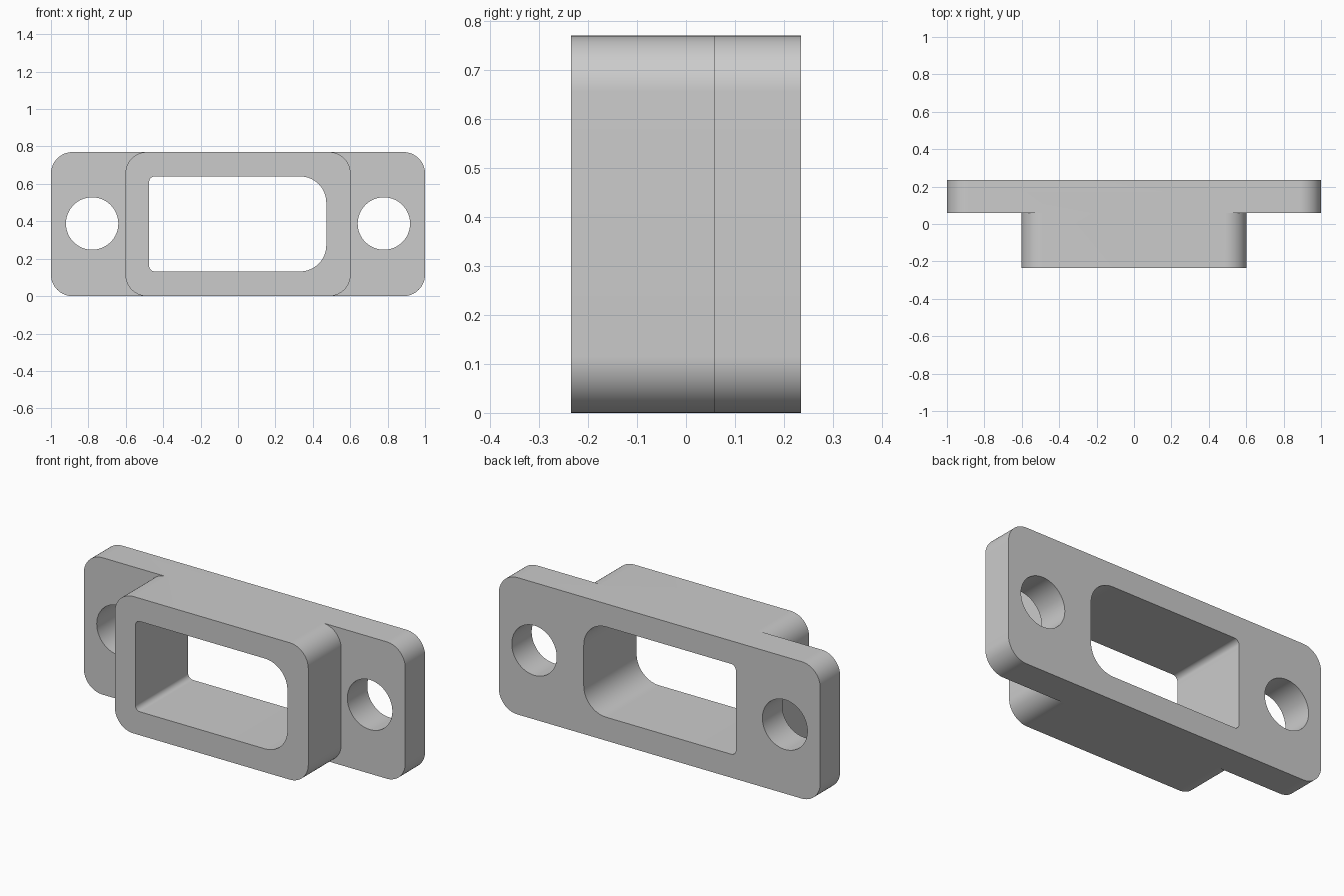
import bpy, math

cube = bpy.data.objects.get("Cube")
if cube:
    bpy.data.objects.remove(cube, do_unlink=True)

HEIGHT = 0.77
FRONT, STEP, BACK = -0.235, 0.058, 0.235
MID = HEIGHT / 2

grey = bpy.data.materials.new("plain grey")
grey.use_nodes = True
grey.diffuse_color = (0.6, 0.6, 0.6, 1)
grey.node_tree.nodes["Principled BSDF"].inputs["Base Color"].default_value = grey.diffuse_color


def rounded_rect(x0, x1, z0, z1, r_left, r_right, steps=16):
    """Outline in x and z, with its own corner radius on each side."""
    corners = [(x1, z1, r_right, -1, -1), (x0, z1, r_left, 1, -1),
               (x0, z0, r_left, 1, 1), (x1, z0, r_right, -1, 1)]
    points = []
    for i, (x, z, r, sx, sz) in enumerate(corners):
        for k in range(steps + 1):
            a = math.pi / 2 * (i + k / steps)
            points.append((x + sx * r + r * math.cos(a), z + sz * r + r * math.sin(a)))
    return points


def circle(x, z, r, n=64):
    return [(x + r * math.cos(math.tau * i / n), z + r * math.sin(math.tau * i / n))
            for i in range(n)]


def prism(name, outline, y0, y1):
    """Closed solid made by running an outline from y0 to y1."""
    n = len(outline)
    verts = [(x, y, z) for y in (y0, y1) for x, z in outline]
    faces = [tuple(range(n)), tuple(reversed(range(n, 2 * n)))]
    faces += [(i, i + n, (i + 1) % n + n, (i + 1) % n) for i in range(n)]
    mesh = bpy.data.meshes.new(name)
    mesh.from_pydata(verts, [], faces)
    mesh.materials.append(grey)
    obj = bpy.data.objects.new(name, mesh)
    bpy.context.collection.objects.link(obj)
    return obj


def combine(target, other, operation):
    """Apply a boolean and remove the helper solid."""
    bpy.context.view_layer.objects.active = target
    mod = target.modifiers.new("combine", 'BOOLEAN')
    mod.operation, mod.solver, mod.object = operation, 'EXACT', other
    bpy.ops.object.modifier_apply(modifier=mod.name)
    bpy.data.objects.remove(other, do_unlink=True)


# Mounting flange with the raised collar in front
housing = prism("flanged_housing", rounded_rect(-1, 1, 0, HEIGHT, 0.115, 0.115), STEP, BACK)
collar = prism("collar", rounded_rect(-0.602, 0.602, 0, HEIGHT, 0.115, 0.115), FRONT, 0.15)
combine(housing, collar, 'UNION')

# Opening through the collar, with wider corners on one side
opening = prism("opening", rounded_rect(-0.475, 0.472, 0.132, 0.64, 0.03, 0.14), -0.5, 0.5)
combine(housing, opening, 'DIFFERENCE')

# Screw holes
for side in (-1, 1):
    combine(housing, prism("screw_hole", circle(side * 0.78, MID + 0.003, 0.14), -0.5, 0.5),
            'DIFFERENCE')

# Smooth rounds, sharp edges
bpy.ops.object.select_all(action='DESELECT')
housing.select_set(True)
bpy.context.view_layer.objects.active = housing
bpy.ops.object.shade_smooth_by_angle(angle=math.radians(30))
